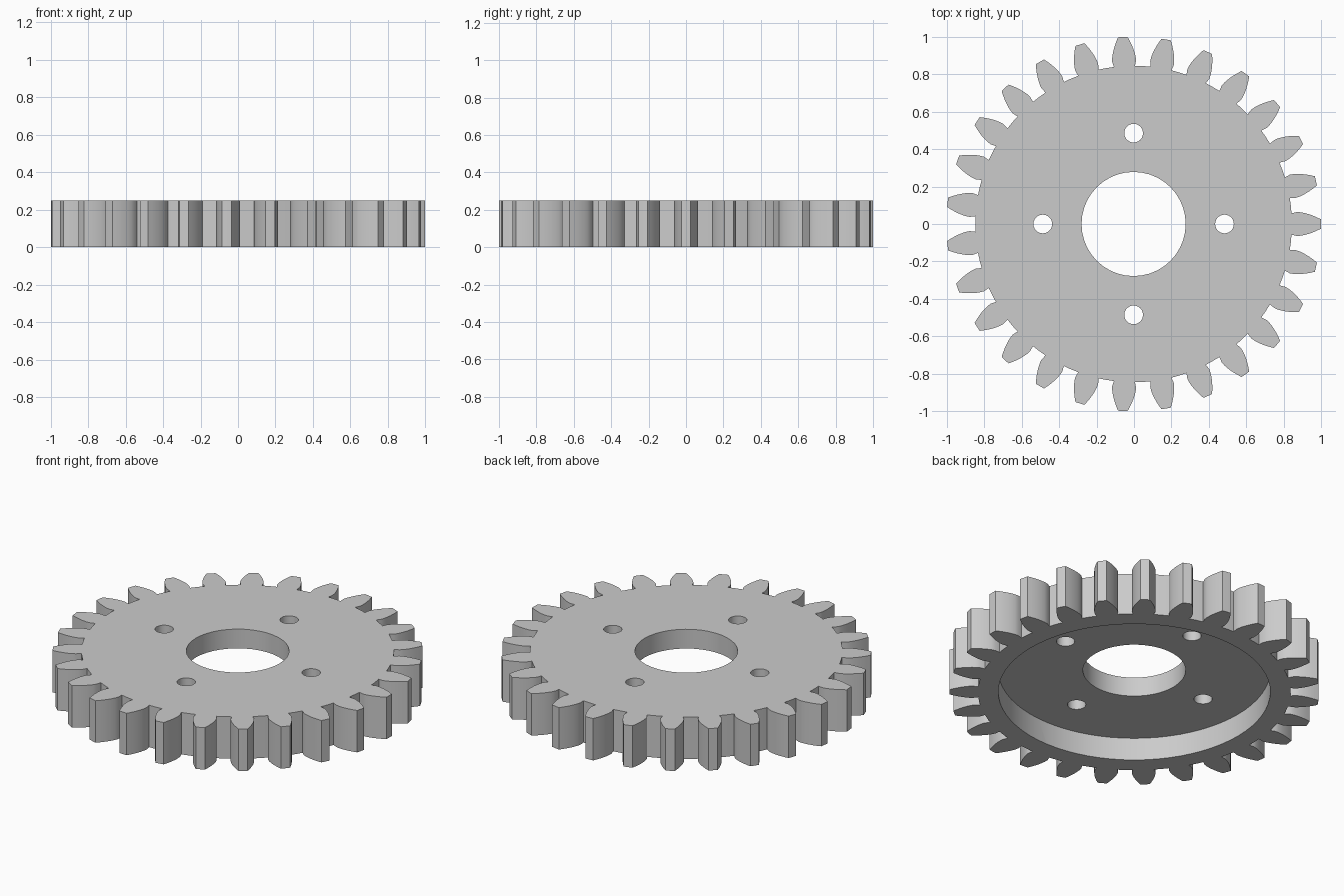
import bpy
import bmesh
from math import acos, cos, pi, radians, sin, tan

if "Cube" in bpy.data.objects:
    bpy.data.objects.remove(bpy.data.objects["Cube"])

# Gear proportions
TEETH = 27
TIP_R = 1.0
MODULE = 2 * TIP_R / (TEETH + 2)
PITCH_R = MODULE * TEETH / 2
ROOT_R = PITCH_R - 1.25 * MODULE
PRESSURE = radians(20)
BASE_R = PITCH_R * cos(PRESSURE)
HEIGHT = 0.25
RECESS_DEPTH = 0.135
CENTRE_X = -0.002
FLANK_STEPS = 6


def involute(angle):
    return tan(angle) - angle


def half_angle(radius):
    """Half the angular width of a tooth at a given radius."""
    return pi / (2 * TEETH) + involute(PRESSURE) - involute(acos(min(1, BASE_R / radius)))


def tooth_profile():
    """One tooth as (radius, angle) pairs, from root to tip and back."""
    flank = [(ROOT_R, 0.067)]
    for i in range(FLANK_STEPS + 1):
        r = BASE_R + (TIP_R - BASE_R) * i / FLANK_STEPS
        flank.append((r, half_angle(r)))
    rising = [(r, -a) for r, a in flank]
    return rising + [(TIP_R, 0)] + flank[::-1] + [(ROOT_R, pi / TEETH)]


def make_gear_blank():
    bm = bmesh.new()
    verts = []
    for t in range(TEETH):
        for r, a in tooth_profile():
            a += t * 2 * pi / TEETH
            verts.append(bm.verts.new((CENTRE_X + r * cos(a), r * sin(a), 0)))
    face = bm.faces.new(verts)
    top = bmesh.ops.extrude_face_region(bm, geom=[face])["geom"]
    bmesh.ops.translate(bm, vec=(0, 0, HEIGHT),
                        verts=[v for v in top if isinstance(v, bmesh.types.BMVert)])
    bmesh.ops.recalc_face_normals(bm, faces=bm.faces)
    mesh = bpy.data.meshes.new("gear")
    bm.to_mesh(mesh)
    bm.free()
    obj = bpy.data.objects.new("gear", mesh)
    bpy.context.collection.objects.link(obj)
    return obj


def cut_round(obj, radius, x, y, bottom, top, sides):
    """Cut a vertical cylinder out of the object."""
    bpy.ops.mesh.primitive_cylinder_add(
        vertices=sides, radius=radius, depth=top - bottom,
        location=(CENTRE_X + x, y, (top + bottom) / 2))
    cutter = bpy.context.object
    cutter.name = "hole_cutter"
    cutter.hide_render = True
    mod = obj.modifiers.new("cut", "BOOLEAN")
    mod.operation = "DIFFERENCE"
    mod.solver = "EXACT"
    mod.object = cutter
    bpy.ops.object.select_all(action="DESELECT")
    obj.select_set(True)
    bpy.context.view_layer.objects.active = obj
    bpy.ops.object.modifier_apply(modifier=mod.name)
    bpy.data.objects.remove(cutter)


gear = make_gear_blank()

# Recess in the underside, centre bore and four bolt holes
cut_round(gear, 0.735, 0, 0, -0.2, RECESS_DEPTH, 72)
cut_round(gear, 0.278, 0, 0, -0.2, 0.5, 40)
for k in range(4):
    cut_round(gear, 0.05, 0.485 * cos(k * pi / 2), 0.485 * sin(k * pi / 2), -0.2, 0.5, 24)

# Plain grey metal
grey = bpy.data.materials.new("plain_grey")
grey.use_nodes = True
colour = (0.6, 0.6, 0.6, 1)
grey.diffuse_color = colour
grey.node_tree.nodes["Principled BSDF"].inputs["Base Color"].default_value = colour
gear.data.materials.clear()
gear.data.materials.append(grey)
for poly in gear.data.polygons:
    poly.material_index = 0

bpy.ops.object.shade_smooth_by_angle(angle=radians(25))
